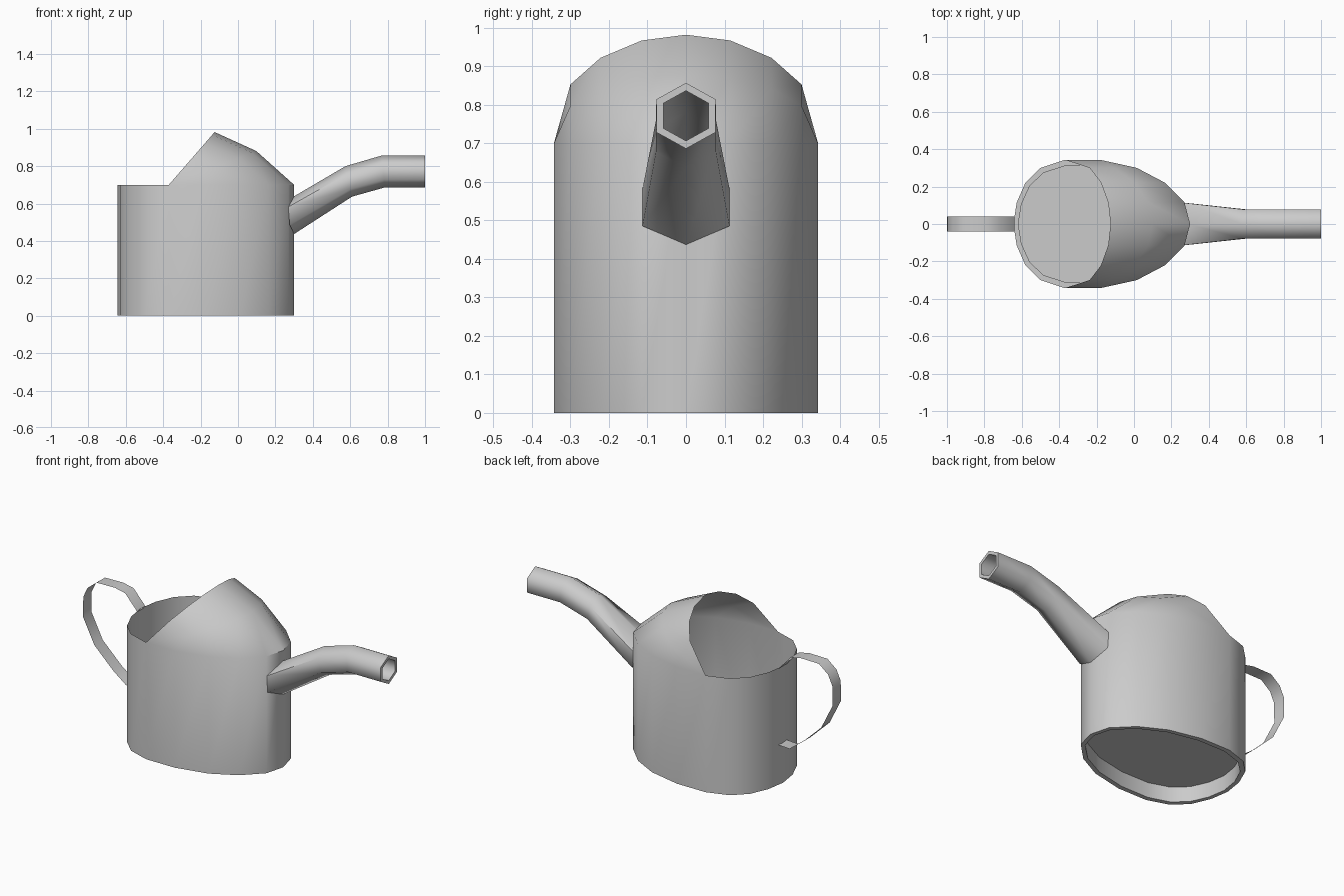
import bpy, bmesh
from mathutils import Vector
from math import radians

if "Cube" in bpy.data.objects:
    bpy.data.objects.remove(bpy.data.objects["Cube"])


def make(name, verts, faces, angle):
    mesh = bpy.data.meshes.new(name)
    mesh.from_pydata([tuple(v) for v in verts], [], faces)
    mesh.update()
    ob = bpy.data.objects.new(name, mesh)
    bpy.context.collection.objects.link(ob)
    bpy.ops.object.select_all(action='DESELECT')
    ob.select_set(True)
    bpy.context.view_layer.objects.active = ob
    bpy.ops.object.shade_smooth_by_angle(angle=radians(angle))
    return ob


def bridge(rings, n):
    """Quads between consecutive closed rings of n points."""
    return [(r * n + i, r * n + (i + 1) % n, (r + 1) * n + (i + 1) % n, (r + 1) * n + i)
            for r in range(rings - 1) for i in range(n)]


# Body: egg-shaped 18-sided footprint, half outline from spout side to handle side
half = [(0.30, 0), (0.27, 0.115), (0.163, 0.222), (0.015, 0.30), (-0.18, 0.343),
        (-0.37, 0.343), (-0.50, 0.30), (-0.58, 0.222), (-0.627, 0.115), (-0.645, 0)]
outline = half + [(x, -y) for x, y in half[-2:0:-1]]
N = len(outline)
CX = -0.1725


def ring(z, sx=1.0, sy=1.0):
    return [Vector((CX + (x - CX) * sx, y * sy, z)) for x, y in outline]


# floor recess, foot ring, outer wall
verts = ring(0.09, 0.95, 0.92) + ring(0, 0.95, 0.92) + ring(0) + ring(0.70)
faces = bridge(4, N) + [tuple(reversed(range(N)))]

# Hood: mid ring and slanted opening rim over the spout half
rim = [(-0.125, 0, 0.982), (-0.138, 0.115, 0.967), (-0.177, 0.222, 0.922), (-0.237, 0.30, 0.853)]
top = 3 * N
mid_id, rim_id = {}, {}
for j in range(-3, 4):
    s = 1 if j >= 0 else -1
    r = Vector(rim[abs(j)])
    r.y *= s
    b = verts[top + j % N]
    m = b.lerp(r, 0.475)
    m.z = 0.70 + (r.z - 0.70) * 0.64
    mid_id[j], rim_id[j] = len(verts), len(verts) + 1
    verts += [m, r]
for j in range(-3, 3):
    a, b = top + j % N, top + (j + 1) % N
    faces += [(a, b, mid_id[j + 1], mid_id[j]),
              (mid_id[j], mid_id[j + 1], rim_id[j + 1], rim_id[j])]
faces += [(top + 3, top + 4, mid_id[3]), (mid_id[3], top + 4, top + 5, rim_id[3]),
          (top + N - 4, top + N - 3, mid_id[-3]),
          (mid_id[-3], rim_id[-3], top + N - 5, top + N - 4)]
make("body", verts, faces, 40)


# Spout: hexagonal tube given by top point, bottom point and half width
sections = [((0.285, 0.63), (0.30, 0.437), 0.113, -0.02),
            ((0.575, 0.80), (0.61, 0.637), 0.078, 0),
            ((0.77, 0.857), (0.785, 0.686), 0.077, 0),
            ((1.0, 0.857), (1.0, 0.686), 0.077, 0)]


def hexagon(t, b, w, dx, k=1.0):
    t, b = Vector((t[0], 0, t[1])), Vector((b[0], 0, b[1]))
    c = (t + b) / 2
    pts = []
    for f, side in ((0, 0), (.25, 1), (.75, 1), (1, 0), (.75, -1), (.25, -1)):
        p = t.lerp(b, f) + Vector((dx * abs(side), side * w, 0))
        pts.append(c + (p - c) * k)
    return pts


verts = []
for s in sections:
    verts += hexagon(*s)
for s in reversed(sections):
    verts += hexagon(*s, k=0.76)
spout = make("spout", verts, [tuple(reversed(f)) for f in bridge(8, 6)], 65)
bm = bmesh.new()
bm.from_mesh(spout.data)
bmesh.ops.recalc_face_normals(bm, faces=bm.faces)
bm.to_mesh(spout.data)
bm.free()

# Handle: thin bent strip
path = [(-0.64, 0.695), (-0.72, 0.785), (-0.79, 0.80), (-0.91, 0.798), (-0.97, 0.75), (-0.998, 0.69),
        (-1.0, 0.57), (-0.925, 0.42), (-0.80, 0.30), (-0.715, 0.236), (-0.64, 0.24)]
verts = [Vector((x, y, z)) for x, z in path for y in (-0.04, 0.04)]
make("handle", verts, [(2 * i, 2 * i + 1, 2 * i + 3, 2 * i + 2) for i in range(len(path) - 1)], 60)
